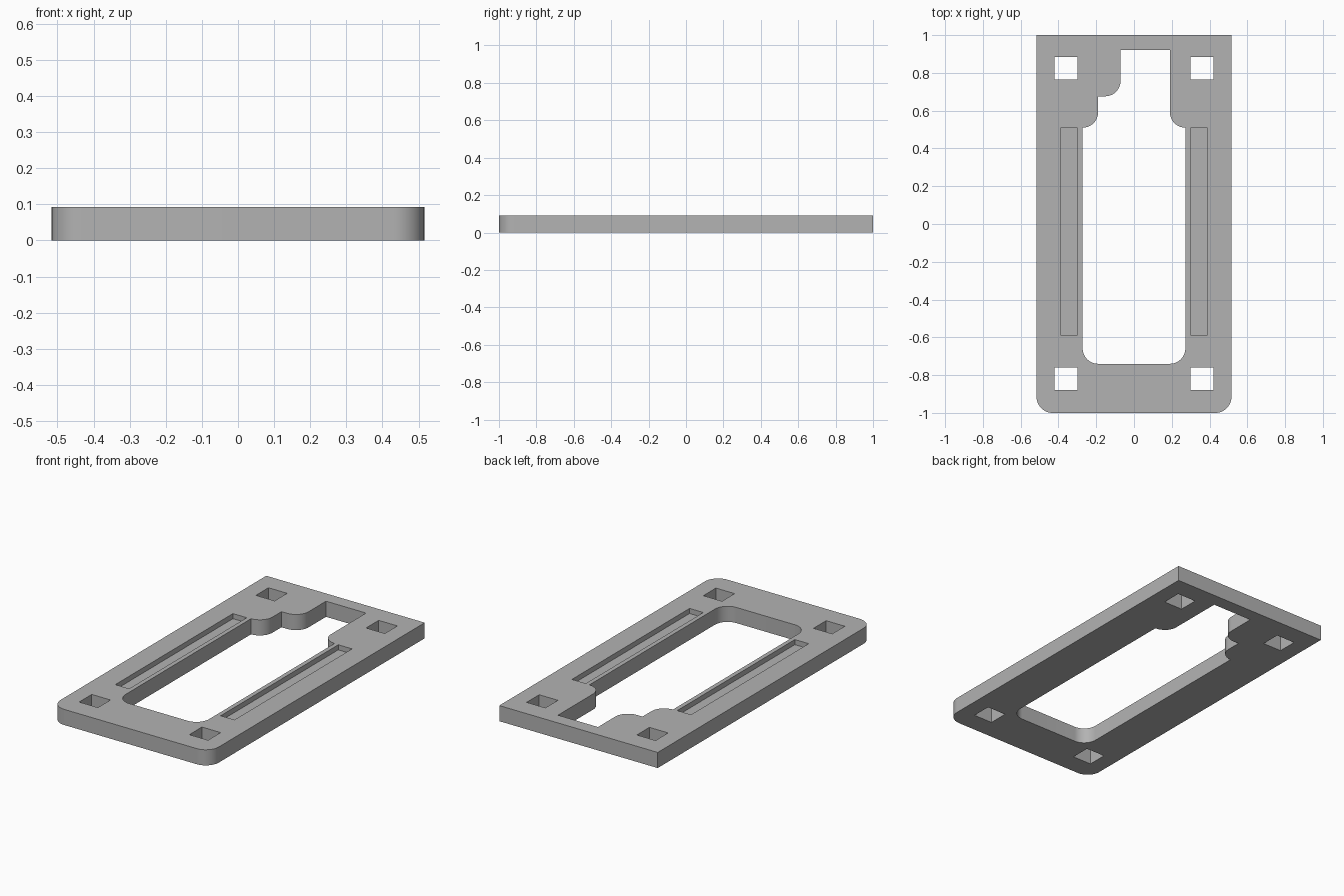
import bpy, bmesh
from math import sin, cos, radians

if "Cube" in bpy.data.objects:
    bpy.data.objects.remove(bpy.data.objects["Cube"], do_unlink=True)

HEIGHT = 0.092
SLOT_DEPTH = 0.03
W, R = 0.516, 0.085          # plate half width, corner radius
IN, NECK = 0.272, 0.19       # opening half widths
r = IN - NECK                # opening fillet radius

grey = bpy.data.materials.new("grey")
grey.use_nodes = True
colour = (0.45, 0.45, 0.45, 1)
grey.diffuse_color = colour
grey.node_tree.nodes["Principled BSDF"].inputs["Base Color"].default_value = colour


def arc(cx, cy, radius, start, end, steps=12):
    angles = [radians(start + (end - start) * i / steps) for i in range(steps + 1)]
    return [(cx + radius * cos(a), cy + radius * sin(a)) for a in angles]


def prism(name, outline, z0, z1):
    """Extrude a closed outline between two heights."""
    bm = bmesh.new()
    face = bm.faces.new([bm.verts.new((x, y, z0)) for x, y in outline])
    top = bmesh.ops.extrude_face_region(bm, geom=[face])["geom"]
    bmesh.ops.translate(bm, vec=(0, 0, z1 - z0),
                        verts=[v for v in top if isinstance(v, bmesh.types.BMVert)])
    bmesh.ops.recalc_face_normals(bm, faces=bm.faces)
    mesh = bpy.data.meshes.new(name)
    bm.to_mesh(mesh)
    bm.free()
    mesh.materials.append(grey)
    obj = bpy.data.objects.new(name, mesh)
    bpy.context.collection.objects.link(obj)
    return obj


def rect(x0, x1, y0, y1):
    return [(x0, y0), (x1, y0), (x1, y1), (x0, y1)]


# Plate with rounded front corners and square back corners
plate = prism("frame_plate",
              arc(-W + R, -1 + R, R, 180, 270) + arc(W - R, -1 + R, R, 270, 360)
              + [(W, 1), (-W, 1)], 0, HEIGHT)

# Central opening with stepped neck
opening = (arc(-IN + r, -0.74 + r, r, 180, 270) + arc(IN - r, -0.74 + r, r, 270, 360)
           + arc(IN, 0.51 + r, r, 270, 180)
           + [(NECK, 0.92), (-0.071, 0.92)]
           + arc(-0.071 - r, 0.676 + r, r, 0, -90)
           + [(-NECK, 0.676)]
           + arc(-IN, 0.51 + r, r, 0, -90))
cutters = [prism("opening_cutter", opening, -0.1, 0.2)]

# Square through holes and shallow side slots
for side, s in (("left", 1), ("right", -1)):
    for end, y0, y1 in (("front", -0.878, -0.761), ("back", 0.766, 0.883)):
        cutters.append(prism(f"{end}_{side}_hole_cutter",
                             rect(s * 0.298, s * 0.42, y0, y1), -0.1, 0.2))
    cutters.append(prism(f"{side}_slot_cutter", rect(s * 0.298, s * 0.388, -0.587, 0.507),
                         HEIGHT - SLOT_DEPTH, 0.2))

# Cut everything, then drop the cutters
bpy.context.view_layer.objects.active = plate
for cutter in cutters:
    mod = plate.modifiers.new(cutter.name, "BOOLEAN")
    mod.operation, mod.solver, mod.object = "DIFFERENCE", "EXACT", cutter
    bpy.ops.object.modifier_apply(modifier=mod.name)
    bpy.data.objects.remove(cutter, do_unlink=True)

# Smooth fillets, sharp edges
bpy.ops.object.select_all(action="DESELECT")
plate.select_set(True)
bpy.ops.object.shade_smooth_by_angle(angle=radians(30))
